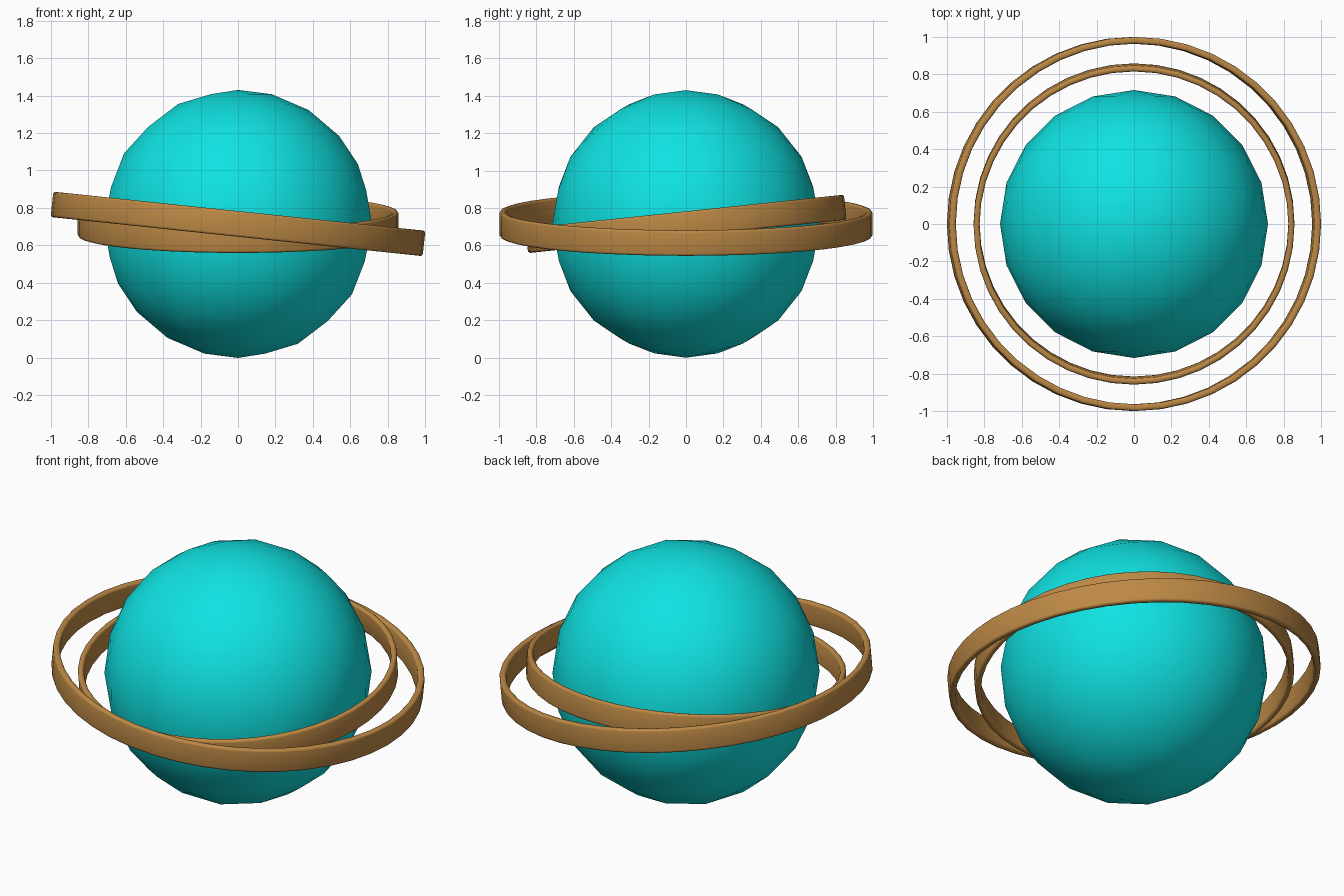
import bpy, bmesh, math

if "Cube" in bpy.data.objects:
    bpy.data.objects.remove(bpy.data.objects["Cube"])

CENTRE_Z = 0.715
TILT = math.radians(6)


def material(name, rgb):
    m = bpy.data.materials.new(name)
    m.diffuse_color = (*rgb, 1.0)
    m.use_nodes = True
    m.node_tree.nodes["Principled BSDF"].inputs["Base Color"].default_value = m.diffuse_color
    return m


cyan = material("cyan", (0.005, 0.76, 0.76))
bronze = material("bronze brown", (0.51, 0.25, 0.06))


def ring_profile(r_out, thick, height, corner, steps=3):
    """Rounded rectangle as (radius, z) points."""
    pts = []
    r_mid, hx, hz = r_out - thick / 2, thick / 2 - corner, height / 2 - corner
    for q, (sx, sz) in enumerate([(1, 1), (-1, 1), (-1, -1), (1, -1)]):
        for i in range(steps + 1):
            a = math.radians(90) * (q + i / steps)
            pts.append((r_mid + sx * hx + corner * math.cos(a),
                        sz * hz + corner * math.sin(a)))
    return pts


def make_ring(name, r_out, thick, height, rotation, segments=44):
    profile = ring_profile(r_out, thick, height, 0.013)
    bm = bmesh.new()
    loops = []
    for s in range(segments):
        a = 2 * math.pi * s / segments
        loops.append([bm.verts.new((r * math.cos(a), r * math.sin(a), z)) for r, z in profile])
    n = len(profile)
    for s in range(segments):
        p, q = loops[s], loops[(s + 1) % segments]
        for i in range(n):
            j = (i + 1) % n
            bm.faces.new((p[i], q[i], q[j], p[j])).smooth = True
    bmesh.ops.recalc_face_normals(bm, faces=bm.faces)
    mesh = bpy.data.meshes.new(name)
    bm.to_mesh(mesh)
    bm.free()
    mesh.materials.append(bronze)
    ob = bpy.data.objects.new(name, mesh)
    ob.location.z = CENTRE_Z
    ob.rotation_euler = rotation
    bpy.context.collection.objects.link(ob)


# Planet globe
bpy.ops.mesh.primitive_ico_sphere_add(subdivisions=3, radius=0.715, location=(0, 0, CENTRE_Z))
globe = bpy.context.object
globe.name = "globe"
globe.data.materials.append(cyan)
bpy.ops.object.shade_smooth()

# Two tilted bands around the globe
make_ring("outer_ring", 0.998, 0.036, 0.136, (0, TILT, 0))
make_ring("inner_ring", 0.856, 0.032, 0.134, (TILT, 0, 0))
